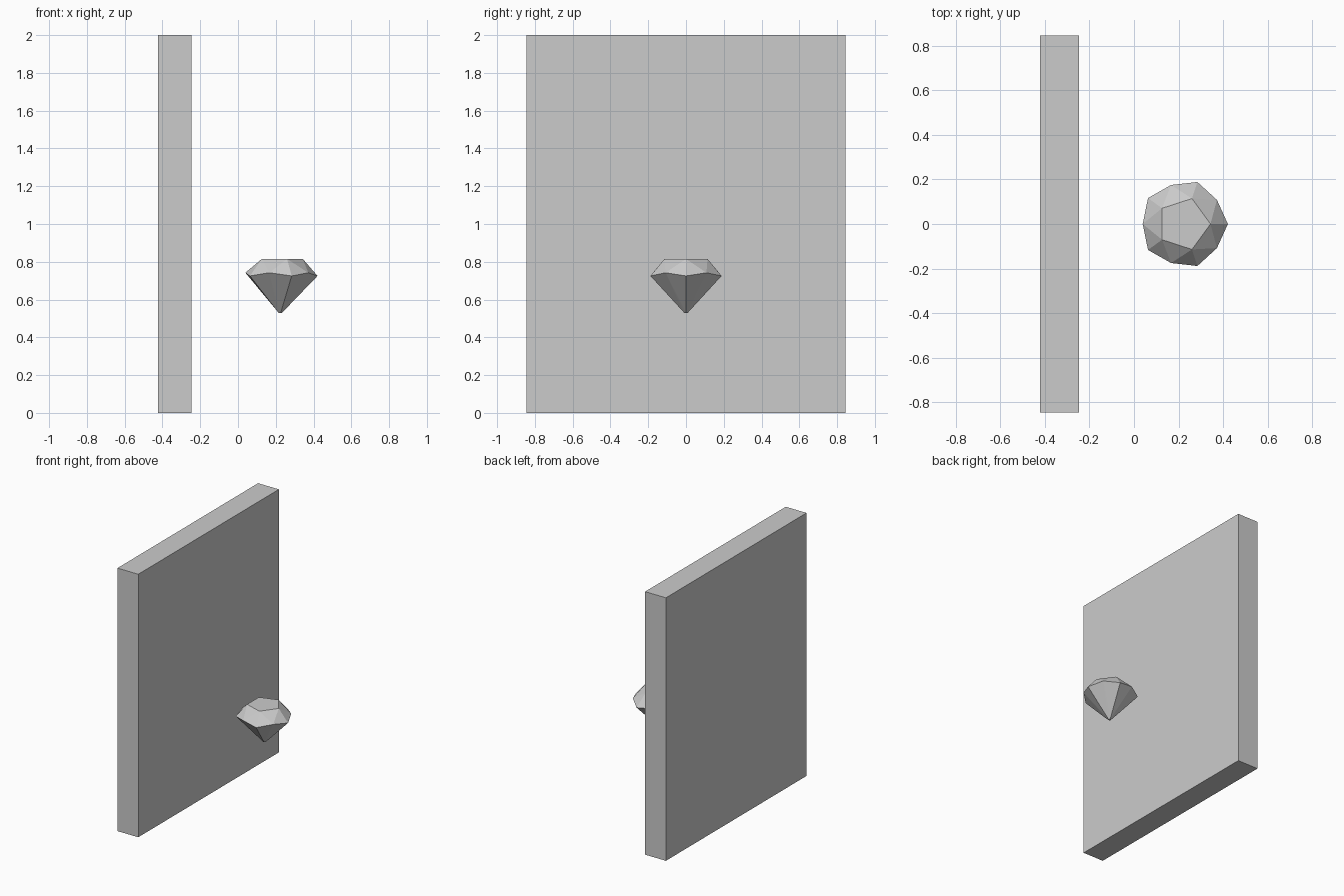
import bpy, bmesh
from math import cos, sin, radians

if "Cube" in bpy.data.objects:
    bpy.data.objects.remove(bpy.data.objects["Cube"])


def make_object(name, bm):
    bmesh.ops.recalc_face_normals(bm, faces=bm.faces)
    mesh = bpy.data.meshes.new(name)
    bm.to_mesh(mesh)
    bm.free()
    obj = bpy.data.objects.new(name, mesh)
    bpy.context.collection.objects.link(obj)
    return obj


# Upright slab
bpy.ops.mesh.primitive_cube_add(size=1, location=(-0.335, 0, 1))
slab = bpy.context.object
slab.name = "slab"
slab.scale = (0.175, 1.69, 2)

# Floating cut gem: five-sided rings bridged as facets
CENTRE_X = 0.223
bm = bmesh.new()


def ring(radius, z, offset=0):
    return [bm.verts.new((CENTRE_X + radius * cos(radians(72 * i + offset)),
                          radius * sin(radians(72 * i + offset)), z))
            for i in range(5)]


table = ring(0.12, 0.815)
girdle_low = ring(0.198, 0.725)
girdle_high = ring(0.184, 0.742, 36)
culet = ring(0.01, 0.53)

bm.faces.new(table)
bm.faces.new(culet[::-1])
for i in range(5):
    j = (i + 1) % 5
    # Crown facets
    bm.faces.new((table[i], girdle_high[i], table[j]))
    bm.faces.new((table[i], girdle_low[i], girdle_high[i]))
    bm.faces.new((table[j], girdle_high[i], girdle_low[j]))
    # Pavilion facets
    bm.faces.new((girdle_low[i], culet[i], girdle_high[i]))
    bm.faces.new((girdle_high[i], culet[j], girdle_low[j]))
    bm.faces.new((girdle_high[i], culet[i], culet[j]))
make_object("gem", bm)
